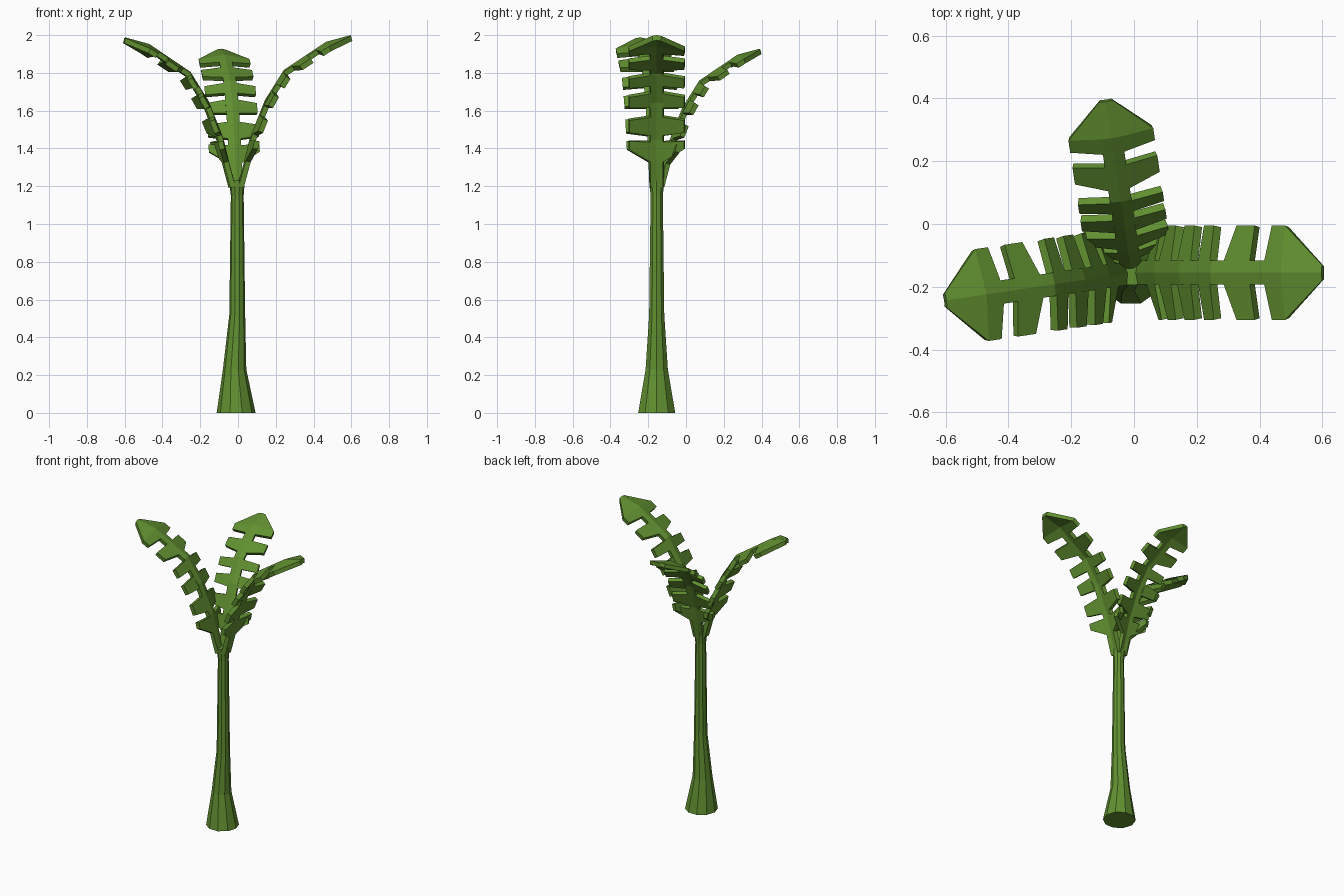
import bpy, bmesh
from math import cos, sin, tau, radians, hypot

if "Cube" in bpy.data.objects:
    bpy.data.objects.remove(bpy.data.objects["Cube"])

green = bpy.data.materials.new("leaf_green")
green.diffuse_color = (0.12, 0.28, 0.03, 1)
green.use_nodes = True
green.node_tree.nodes["Principled BSDF"].inputs["Base Color"].default_value = green.diffuse_color


def finish(bm, name):
    me = bpy.data.meshes.new(name)
    bm.to_mesh(me)
    bm.free()
    me.materials.append(green)
    ob = bpy.data.objects.new(name, me)
    bpy.context.collection.objects.link(ob)
    return ob


# Trunk: flared ten-sided rings (centre x, radius, z)
bm = bmesh.new()
rings = []
for cx, r, z in [(-.01, .103, 0), (-.018, .062, .23), (-.004, .042, .52),
                 (-.004, .034, 1.15), (-.006, .042, 1.23)]:
    rings.append([bm.verts.new((cx + r * cos(tau * i / 10), -.155 + r * sin(tau * i / 10), z))
                  for i in range(10)])
for a, b in zip(rings, rings[1:]):
    for i in range(10):
        j = (i + 1) % 10
        bm.faces.new((a[i], a[j], b[j], b[i]))
bm.faces.new(rings[0][::-1])
bm.faces.new(rings[-1])
finish(bm, "trunk")

# Frond midrib: distance outward and height above the trunk top
PATH = [(.005, 0), (.04, .13), (.07, .255), (.15, .456), (.25, .615), (.475, .765), (.605, .80)]
LEN = [0]
for p, q in zip(PATH, PATH[1:]):
    LEN.append(LEN[-1] + hypot(q[0] - p[0], q[1] - p[1]))
STEM = .038


def point(s, v):
    """Point at arc length s and side offset v, drooping away from the midrib."""
    k = max(i for i in range(len(PATH) - 1) if i == 0 or LEN[i] <= s + 1e-6)
    (x0, z0), (x1, z1) = PATH[k], PATH[k + 1]
    span = LEN[k + 1] - LEN[k]
    t = (s - LEN[k]) / span
    d = .028 * abs(v) / .15
    return (x0 + (x1 - x0) * t + (z1 - z0) / span * d, v,
            z0 + (z1 - z0) * t - (x1 - x0) / span * d)


# Leaflets: base start, base end, outer start, outer end along the midrib
LEAFLETS = [(.14, .25, .215, .258), (.29, .395, .315, .385), (.45, .54, .46, .53),
            (.585, .655, .587, .646), (.715, .815, .75, .82)]


def frond(name, angle, scale):
    bm = bmesh.new()
    tip = LEN[-1]
    cuts = sorted([s for l in LEAFLETS for s in l[:2]] + LEN[:-2] + [.87])
    cuts = [s for i, s in enumerate(cuts) if i == 0 or s - cuts[i - 1] > .004]
    quads = [[(a, 0), (b, 0), (b, STEM), (a, STEM)] for a, b in zip(cuts, cuts[1:])]
    quads += [[(a, STEM), (b, STEM), (d, .15), (c, .15)] for a, b, c, d in LEAFLETS]
    # arrow-shaped end leaf
    quads += [[(.87, 0), (LEN[-2], 0), (LEN[-2], STEM), (.87, STEM)],
              [(.87, STEM), (LEN[-2], STEM), (.945, .15), (.885, .15)],
              [(LEN[-2], 0), (tip, 0), (tip, .025), (LEN[-2], STEM)],
              [(LEN[-2], STEM), (tip, .025), (.945, .15)]]
    for side in (1, -1):
        for q in quads:
            bm.faces.new([bm.verts.new(point(s, v * side)) for s, v in q[::side]])
    bmesh.ops.remove_doubles(bm, verts=bm.verts, dist=.003)
    ob = finish(bm, name)
    m = ob.modifiers.new("thickness", 'SOLIDIFY')
    m.thickness = .028
    m.offset = -1
    ob.location = (-.008, -.155, 1.2)
    ob.rotation_euler.z = radians(angle)
    ob.scale = (scale,) * 3


frond("right_frond", 0, 1)
frond("left_frond", 188.5, .985)
frond("back_frond", 98.5, .91)
